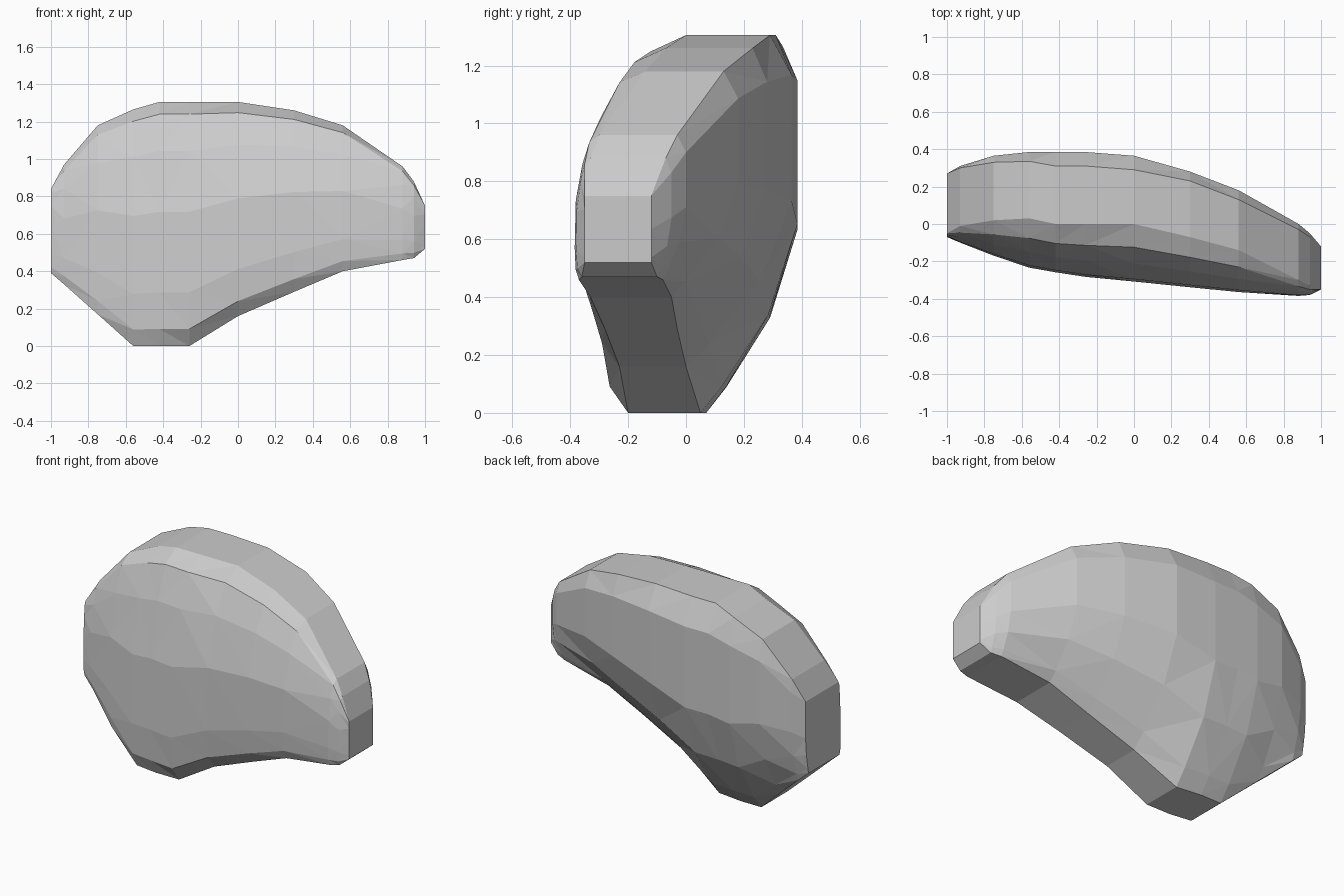
import bpy, bmesh

if "Cube" in bpy.data.objects:
    bpy.data.objects.remove(bpy.data.objects["Cube"])

# Cross-sections along x: x, bottom z, top z, bottom y front/back, top y front/back, widest y front/back
SECTIONS = [
    (-1.00, .39, .84, -.06, .24, -.05, .27, -.07, .27),
    (-.93, .33, .97, -.08, .24, -.01, .30, -.10, .31),
    (-.75, .17, 1.18, -.15, .16, .02, .33, -.17, .365),
    (-.56, .00, 1.265, -.18, .07, .03, .335, -.235, .385),
    (-.42, .00, 1.305, -.20, .07, .00, .31, -.26, .385),
    (-.26, .00, 1.305, -.20, .05, .00, .31, -.285, .385),
    (.00, .16, 1.305, -.23, .00, .00, .29, -.31, .365),
    (.30, .29, 1.26, -.28, -.03, -.07, .23, -.34, .28),
    (.56, .40, 1.18, -.33, -.05, -.14, .13, -.365, .18),
    (.88, .46, .96, -.37, -.08, -.30, -.03, -.385, .00),
    (.94, .47, .88, -.36, -.10, -.33, -.07, -.38, -.05),
    (1.00, .52, .75, -.35, -.12, -.35, -.12, -.35, -.12),
]
# Side bulge: height fraction, share of the way to the widest point
FRONT_UP = [(.95, .4), (.80, .68), (.55, .95)]
FRONT_LOW = [(.22, .97), (.07, .75)]
BACK_LOW = [(.07, .22), (.26, .70), (.50, 1.0)]
BACK_UP = [(.88, 1.0)]


def ring(bm, s):
    x, zb, zt, bf, bb, tf, tb, wf, wb = s
    pts = [(tf, 1.0)]
    pts += [(tf + (wf - tf) * w, h) for h, w in FRONT_UP]
    pts += [(bf + (wf - bf) * w, h) for h, w in FRONT_LOW]
    pts += [(bf, 0.0), (bb, 0.0)]
    pts += [(bb + (wb - bb) * w, h) for h, w in BACK_LOW]
    pts += [(tb + (wb - tb) * w, h) for h, w in BACK_UP]
    pts.append((tb, 1.0))
    return [bm.verts.new((x, y, zb + (zt - zb) * h)) for y, h in pts]


# Loft the rock body through the sections and cap both ends
bm = bmesh.new()
rings = [ring(bm, s) for s in SECTIONS]
n = len(rings[0])
for a, b in zip(rings, rings[1:]):
    for i in range(n):
        j = (i + 1) % n
        bm.faces.new((a[i], a[j], b[j], b[i]))
bm.faces.new(rings[0])
bm.faces.new(rings[-1])
bmesh.ops.remove_doubles(bm, verts=bm.verts, dist=.0005)
# Split the skin into irregular flat facets
bmesh.ops.triangulate(bm, faces=bm.faces[:], quad_method='SHORT_EDGE')
bmesh.ops.recalc_face_normals(bm, faces=bm.faces[:])

mesh = bpy.data.meshes.new("rock")
bm.to_mesh(mesh)
bm.free()
bpy.context.collection.objects.link(bpy.data.objects.new("rock", mesh))
